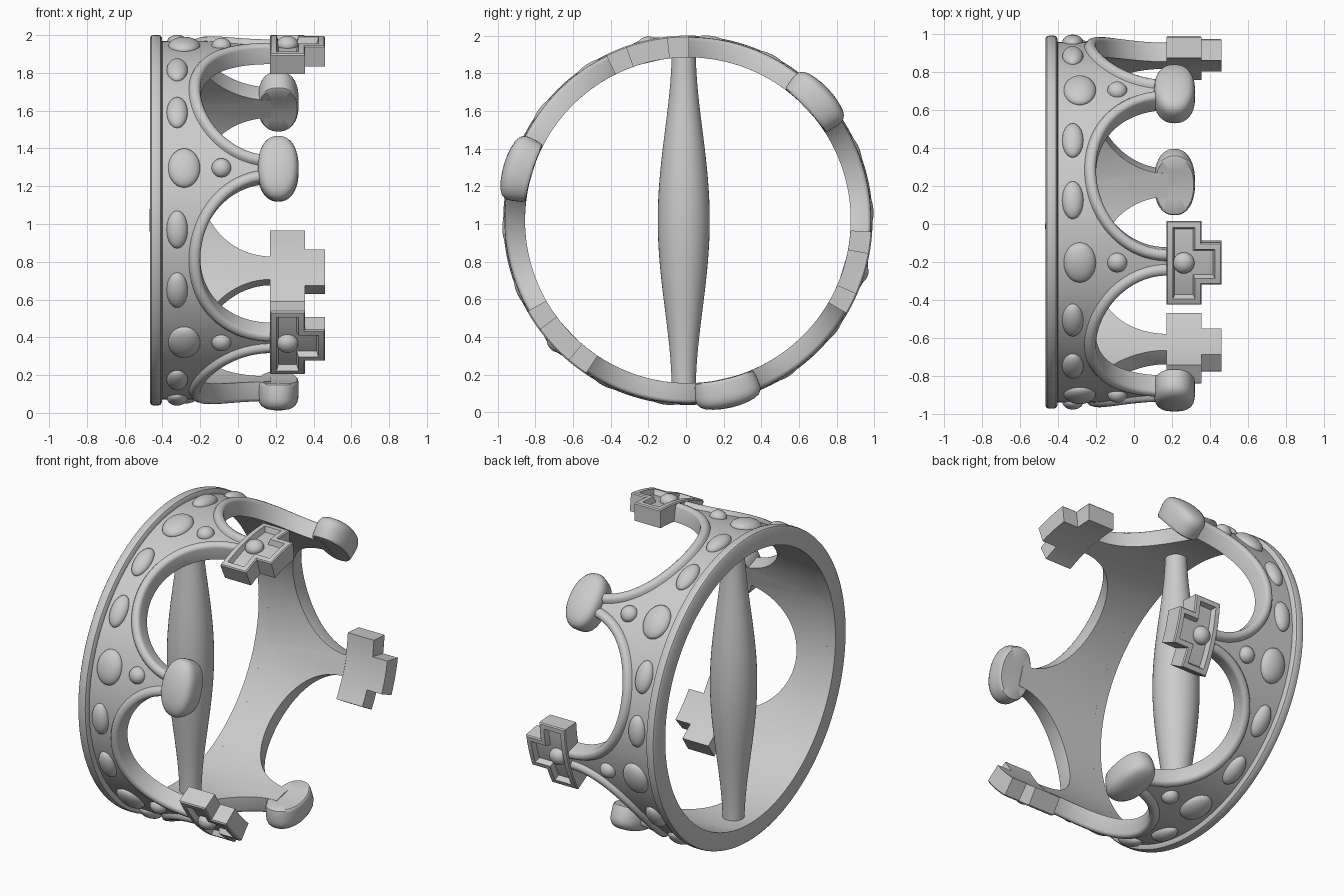
import bpy, bmesh, math
from math import sin, cos, pi, radians

if "Cube" in bpy.data.objects:
    bpy.data.objects.remove(bpy.data.objects["Cube"])

CY, CZ, RU = 0.01, 1.02, 0.95          # ring axis (along x) and unrolling radius
SPIKES = [radians(43 + 60 * i) for i in range(6)]   # even = lobes, odd = crosses


def wrap(x, u, r, base=0.0):
    """Map unrolled coordinates (x along axis, u around, r radius) onto the ring."""
    t = base + u / RU
    return (x, CY + r * cos(t), CZ + r * sin(t))


def finish(name, bm, angle=38):
    bmesh.ops.recalc_face_normals(bm, faces=bm.faces)
    me = bpy.data.meshes.new(name)
    bm.to_mesh(me)
    bm.free()
    ob = bpy.data.objects.new(name, me)
    bpy.context.collection.objects.link(ob)
    bpy.ops.object.select_all(action='DESELECT')
    ob.select_set(True)
    bpy.context.view_layer.objects.active = ob
    bpy.ops.object.shade_smooth_by_angle(angle=radians(angle))
    return ob


def skin(bm, loops, close_rows=True, caps=False):
    """Join successive closed loops of points with quads."""
    vs = [[bm.verts.new(p) for p in loop] for loop in loops]
    n, m = len(vs), len(vs[0])
    for i in range(n if close_rows else n - 1):
        a, b = vs[i], vs[(i + 1) % n]
        for j in range(m):
            k = (j + 1) % m
            bm.faces.new((a[j], a[k], b[k], b[j]))
    if caps:
        bm.faces.new(vs[0])
        bm.faces.new(vs[-1])


# Base rim: rounded rectangle turned around the x axis
prof = [(-0.465, 0.865), (-0.465, 0.968), (-0.458, 0.978), (-0.447, 0.981),
        (-0.422, 0.981), (-0.41, 0.977), (-0.403, 0.965), (-0.40, 0.94), (-0.40, 0.865)]
bm = bmesh.new()
skin(bm, [[wrap(x, 2 * pi * RU * i / 160, r) for x, r in prof] for i in range(160)])
finish("base_rim", bm)

# Arched band with a raised trim along the scalloped edge
A, B, X0, N = 0.428, 0.375, -0.20, 48
TRIM = [(0, 0.865), (0, 0.952), (0.004, 0.963), (0.014, 0.971), (0.03, 0.974),
        (0.044, 0.970), (0.053, 0.960), (0.060, 0.948)]
cols = []
for s in SPIKES:
    mid = s + radians(30)
    for i in range(N + 1):
        p = pi * i / N
        eu, ex = -A * cos(p), X0 + B * (1 - sin(p))
        nu, nx = -cos(p) / A, -sin(p) / B
        l = math.hypot(nu, nx)
        nu, nx = nu / l, nx / l
        col = [wrap(ex + nx * d, eu + nu * d, r, mid) for d, r in TRIM]
        ub = eu + nu * 0.06
        col += [wrap(-0.405, ub, 0.948, mid), wrap(-0.405, ub, 0.865, mid)]
        cols.append(col)
bm = bmesh.new()
skin(bm, cols)
finish("arched_band", bm)


def gem(name, x, t, hx, ht, hr, r):
    """Oval cabochon set on the outside of the ring."""
    bpy.ops.mesh.primitive_uv_sphere_add(segments=28, ring_count=16, radius=1,
                                         location=wrap(x, 0, r, t),
                                         rotation=(t - pi / 2, 0, 0))
    ob = bpy.context.object
    ob.name = name
    ob.scale = (hx, ht, hr)
    bpy.ops.object.shade_smooth()


def lobe(name, t):
    """Rounded pad at the end of a spike."""
    layers = [(0.93, 0.867), (0.98, 0.873), (1, 0.888), (1, 0.945), (0.985, 0.965),
              (0.94, 0.983), (0.86, 0.998), (0.72, 1.009), (0.5, 1.016), (0.25, 1.02), (0.03, 1.021)]
    loops = []
    for k, r in [(0.03, 0.867), (0.5, 0.867)] + layers:
        loop = []
        for i in range(48):
            a = 2 * pi * i / 48
            c, s = cos(a), sin(a)
            e = 2 / 2.25
            x = 0.213 + k * 0.108 * math.copysign(abs(c) ** e, c)
            u = k * 0.177 * math.copysign(abs(s) ** e, s)
            loop.append(wrap(x, u, r, t))
        loops.append(loop)
    bm = bmesh.new()
    skin(bm, loops, close_rows=False, caps=True)
    finish(name, bm)


def cross(name, t):
    """Cross-shaped finial with raised border and sunken face, bent to the ring."""
    def outline(d, r):
        w, h, x1, x2, x3 = 0.222 - d, 0.11 - d, 0.17 + d, 0.355 - d, 0.46 - d
        return [(x1, -w, r), (x1, w, r), (x2, w, r), (x2, h, r),
                (x3, h, r), (x3, -h, r), (x2, -h, r), (x2, -w, r)]
    bm = bmesh.new()
    skin(bm, [outline(0, 0.865), outline(0, 0.974), outline(0.006, 0.981),
              outline(0.034, 0.981), outline(0.044, 0.948)], close_rows=False, caps=True)
    for i in range(-6, 7):
        bmesh.ops.bisect_plane(bm, geom=bm.verts[:] + bm.edges[:] + bm.faces[:],
                               plane_co=(0, i * 0.033 + 0.001, 0), plane_no=(0, 1, 0))
    for v in bm.verts:
        v.co = wrap(*v.co, t)
    finish(name, bm, 30)


# Spike ends and jewels
for i, s in enumerate(SPIKES):
    if i % 2 == 0:
        lobe("lobe_finial", s)
    else:
        cross("cross_finial", s)
        gem("cross_stud", 0.262, s, 0.056, 0.056, 0.045, 0.955)
    gem("large_gem", -0.285, s, 0.085, 0.108, 0.045, 0.945)
    gem("round_stud", -0.088, s, 0.052, 0.052, 0.045, 0.945)
    for d in (-20, 20):
        gem("oval_gem", -0.322, s + radians(d), 0.056, 0.1, 0.042, 0.945)

# Spindle bar across the ring
bm = bmesh.new()
rows = []
for i in range(33):
    f = -1 + i / 16
    r = 0.064 + 0.074 * (0.5 + 0.5 * cos(pi * f)) ** 0.9
    rows.append([(-0.33 + r * cos(2 * pi * j / 40), -0.012 + r * sin(2 * pi * j / 40),
                  CZ + 0.89 * f) for j in range(40)])
skin(bm, rows, close_rows=False, caps=True)
finish("spindle_bar", bm)
